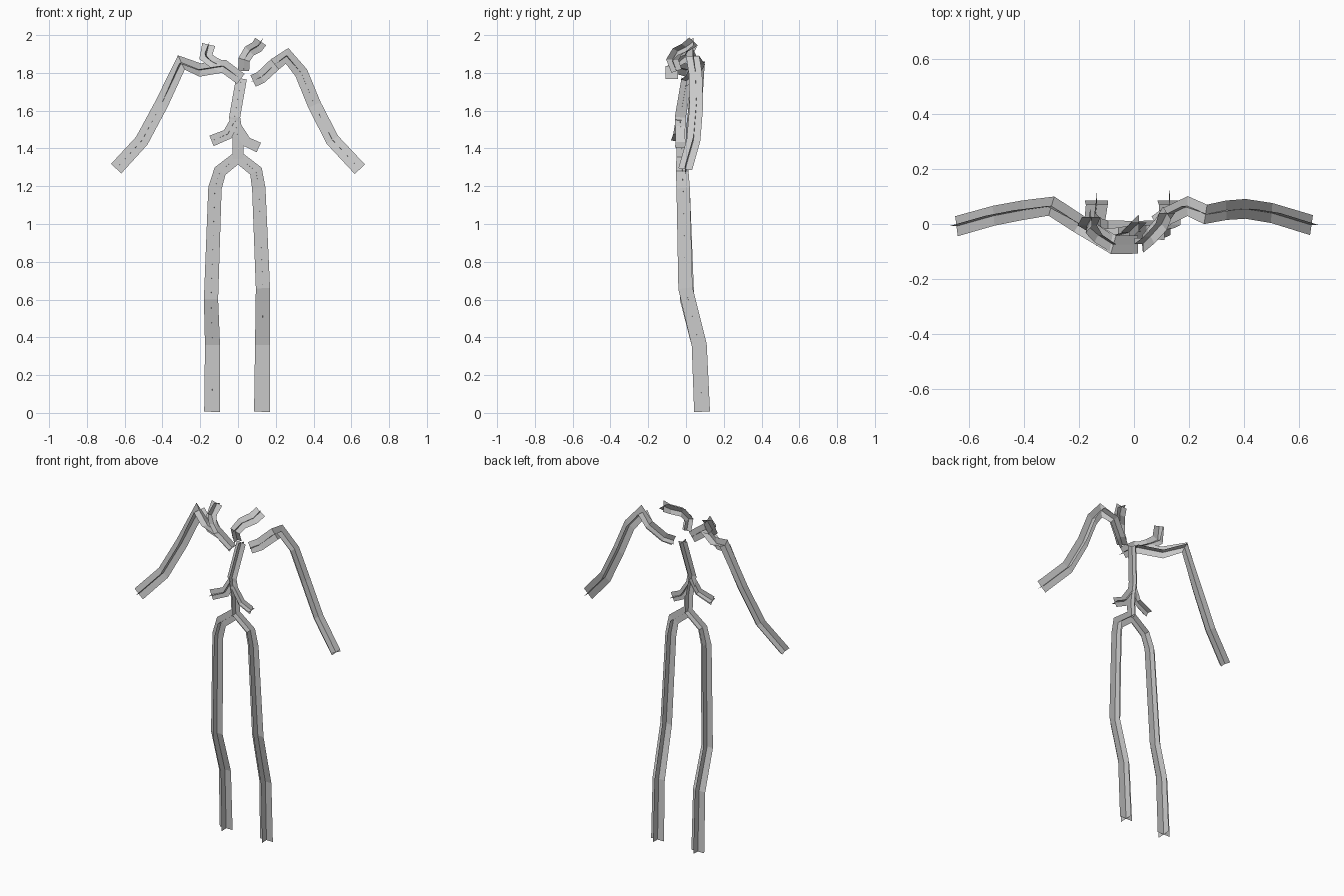
import bpy, bmesh
from mathutils import Vector


def crossed_strip(name, pts, w0, w1=None):
    """Two perpendicular ribbons following a path; width runs w0 -> w1."""
    w1 = w1 or w0
    pts = [Vector(p) for p in pts]
    n = len(pts)
    segs = [(pts[i + 1] - pts[i]).normalized() for i in range(n - 1)]
    bm = bmesh.new()
    rows = []
    for i, p in enumerate(pts):
        before, after = segs[max(i - 1, 0)], segs[min(i, n - 2)]
        t = (before + after).normalized()
        a = t.cross(Vector((0, 1, 0))).normalized()
        b = a.cross(t).normalized()
        half = (w0 + (w1 - w0) * i / (n - 1)) / 2
        bend = after - before
        row = []
        for d in (a, b):
            # widen at bends that lie in this ribbon's plane
            k = min(1.4, 1 + 0.5 * (bend.dot(d) / 2) ** 2)
            row.append([bm.verts.new(p + d * half * k * s) for s in (-1, 0, 1)])
        rows.append(row)
    for r, s in zip(rows, rows[1:]):
        for p, u in zip(r, s):
            for j in (0, 1):
                bm.faces.new((p[j], p[j + 1], u[j + 1], u[j]))
    mesh = bpy.data.meshes.new(name)
    bm.to_mesh(mesh)
    bm.free()
    obj = bpy.data.objects.new(name, mesh)
    bpy.context.collection.objects.link(obj)
    return obj


# Legs, joined at the hip fork
fork = (0, -0.02, 1.355)
crossed_strip("left_leg_vessel", [
    fork, (-0.095, -0.02, 1.28), (-0.122, -0.015, 1.19),
    (-0.143, 0.006, 0.6), (-0.135, 0.07, 0.36), (-0.137, 0.085, 0.006)], 0.062, 0.084)
crossed_strip("right_leg_vessel", [
    fork, (0.095, -0.02, 1.28), (0.11, -0.015, 1.19),
    (0.132, -0.003, 0.66), (0.13, 0.07, 0.36), (0.127, 0.085, 0.006)], 0.062, 0.084)

# Trunk and its two side branches
crossed_strip("trunk_vessel", [
    (0, -0.02, 1.345), (0, -0.025, 1.45), (-0.018, -0.03, 1.565), (0.018, 0.005, 1.77)], 0.058)
crossed_strip("left_side_branch", [
    (-0.015, -0.03, 1.55), (-0.055, -0.04, 1.475), (-0.14, -0.05, 1.44)], 0.05, 0.06)
crossed_strip("right_side_branch", [
    (-0.01, -0.03, 1.52), (0.045, -0.03, 1.435), (0.11, -0.03, 1.405)], 0.05, 0.055)

# Arms
crossed_strip("left_arm_vessel", [
    (0.015, -0.075, 1.768), (-0.075, -0.075, 1.835), (-0.2, 0, 1.815), (-0.3, 0.065, 1.855),
    (-0.405, 0.05, 1.635), (-0.51, 0.03, 1.44), (-0.645, -0.008, 1.293)], 0.066, 0.074)
crossed_strip("right_arm_vessel", [
    (0.08, 0, 1.757), (0.122, 0.03, 1.777), (0.195, 0.065, 1.845), (0.26, 0.035, 1.89),
    (0.335, 0.05, 1.8), (0.405, 0.055, 1.63), (0.5, 0.04, 1.445), (0.645, -0.004, 1.29)], 0.066, 0.074)

# Short neck vessels
crossed_strip("left_neck_vessel", [
    (-0.075, -0.075, 1.83), (-0.13, -0.04, 1.855), (-0.17, -0.005, 1.885), (-0.155, 0.025, 1.95)], 0.058, 0.07)
crossed_strip("right_neck_vessel", [
    (0.03, -0.05, 1.81), (0.032, -0.072, 1.87), (0.06, -0.045, 1.915),
    (0.1, 0.0, 1.937), (0.12, 0.04, 1.966)], 0.058, 0.07)
